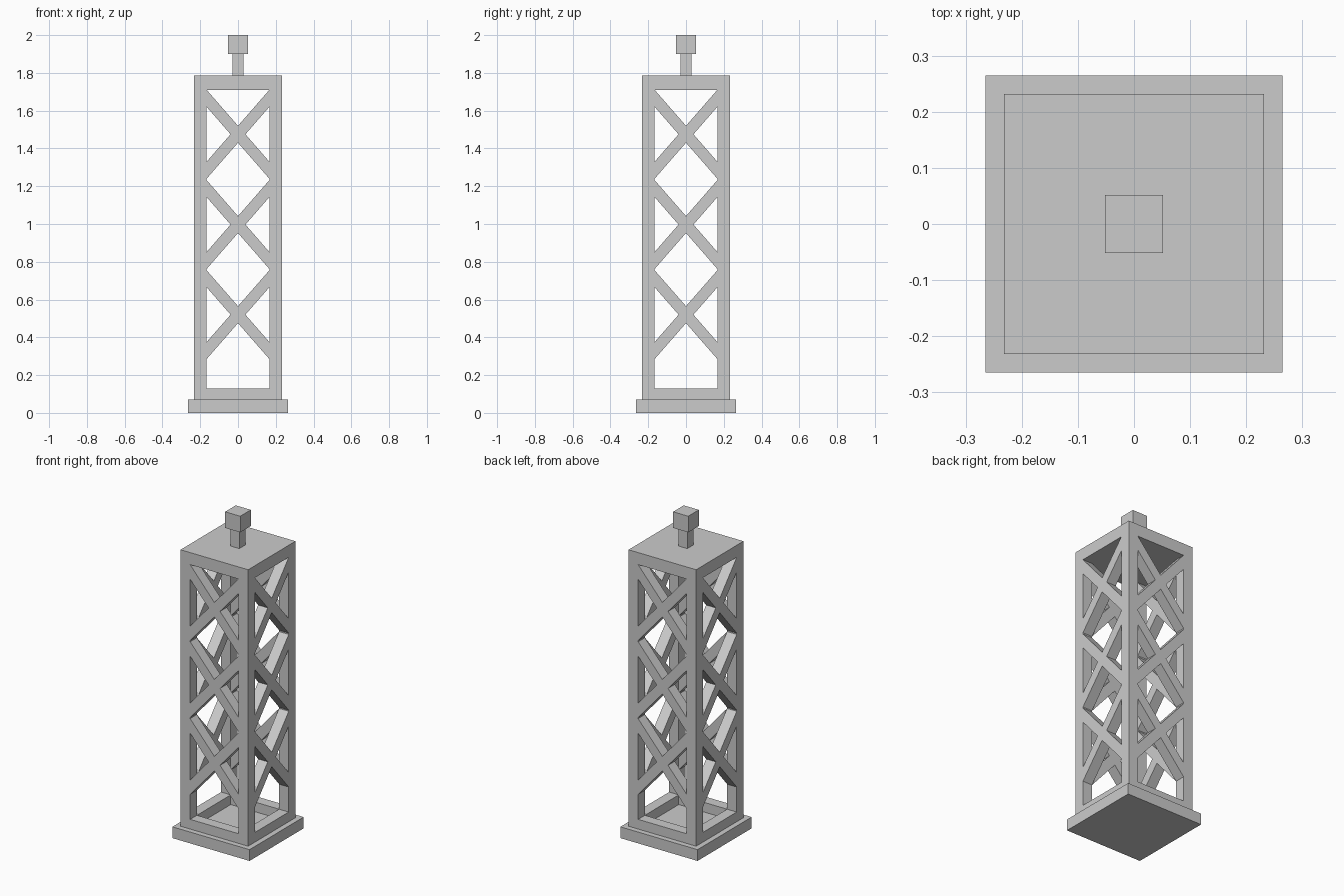
import bpy, bmesh
from mathutils import Matrix
from math import pi

if "Cube" in bpy.data.objects:
    bpy.data.objects.remove(bpy.data.objects["Cube"])

OUT, INN = 0.232, 0.166      # outer and inner half-width of the frame
DEPTH = OUT - INN


def finish(name, bm):
    bmesh.ops.recalc_face_normals(bm, faces=bm.faces)
    me = bpy.data.meshes.new(name)
    bm.to_mesh(me)
    bm.free()
    ob = bpy.data.objects.new(name, me)
    bpy.context.collection.objects.link(ob)
    return ob


def box(name, x, y, z):
    bm = bmesh.new()
    bmesh.ops.create_cube(bm, size=1)
    for v in bm.verts:
        for i, (lo, hi) in enumerate((x, y, z)):
            v.co[i] = lo if v.co[i] < 0 else hi
    return finish(name, bm)


def block(name, half, z0, z1):
    return box(name, (-half, half), (-half, half), (z0, z1))


# Base, roof plate and finial
block("base_plate", 0.265, 0, 0.07)
block("top_plate", OUT, 1.71, 1.785)
block("finial_neck", 0.03, 1.785, 1.9)
block("finial_head", 0.052, 1.9, 2.0)

# Corner posts
for i, (sx, sy) in enumerate(((-1, -1), (1, -1), (1, 1), (-1, 1))):
    xs = sorted((sx * INN, sx * OUT))
    ys = sorted((sy * INN, sy * OUT))
    box(f"corner_post_{i + 1}", xs, ys, (0.07, 1.71))


def cross_brace(name, zc, turn):
    # X-shaped outline trimmed at the posts, extruded through the frame depth
    t, rise, w = 0.045, 0.19, INN
    n = t * w / rise
    a, b = rise + t, rise - t
    pts = [(0, t), (w, a), (w, b), (n, 0), (w, -b), (w, -a),
           (0, -t), (-w, -a), (-w, -b), (-n, 0), (-w, b), (-w, a)]
    bm = bmesh.new()
    face = bm.faces.new([bm.verts.new((x, -OUT, zc + z)) for x, z in pts])
    ext = bmesh.ops.extrude_face_region(bm, geom=[face], use_keep_orig=True)
    verts = [v for v in ext["geom"] if isinstance(v, bmesh.types.BMVert)]
    bmesh.ops.translate(bm, verts=verts, vec=(0, DEPTH, 0))
    bm.transform(turn)
    finish(name, bm)


# Bottom rail and three cross braces on every side
for k, side in enumerate(("front", "right", "back", "left")):
    turn = Matrix.Rotation(k * pi / 2, 4, "Z")
    rail = box(f"{side}_bottom_rail", (-INN, INN), (-OUT, -INN), (0.07, 0.13))
    rail.data.transform(turn)
    for j, zc in enumerate((0.52, 0.997, 1.475)):
        cross_brace(f"{side}_cross_brace_{j + 1}", zc, turn)
